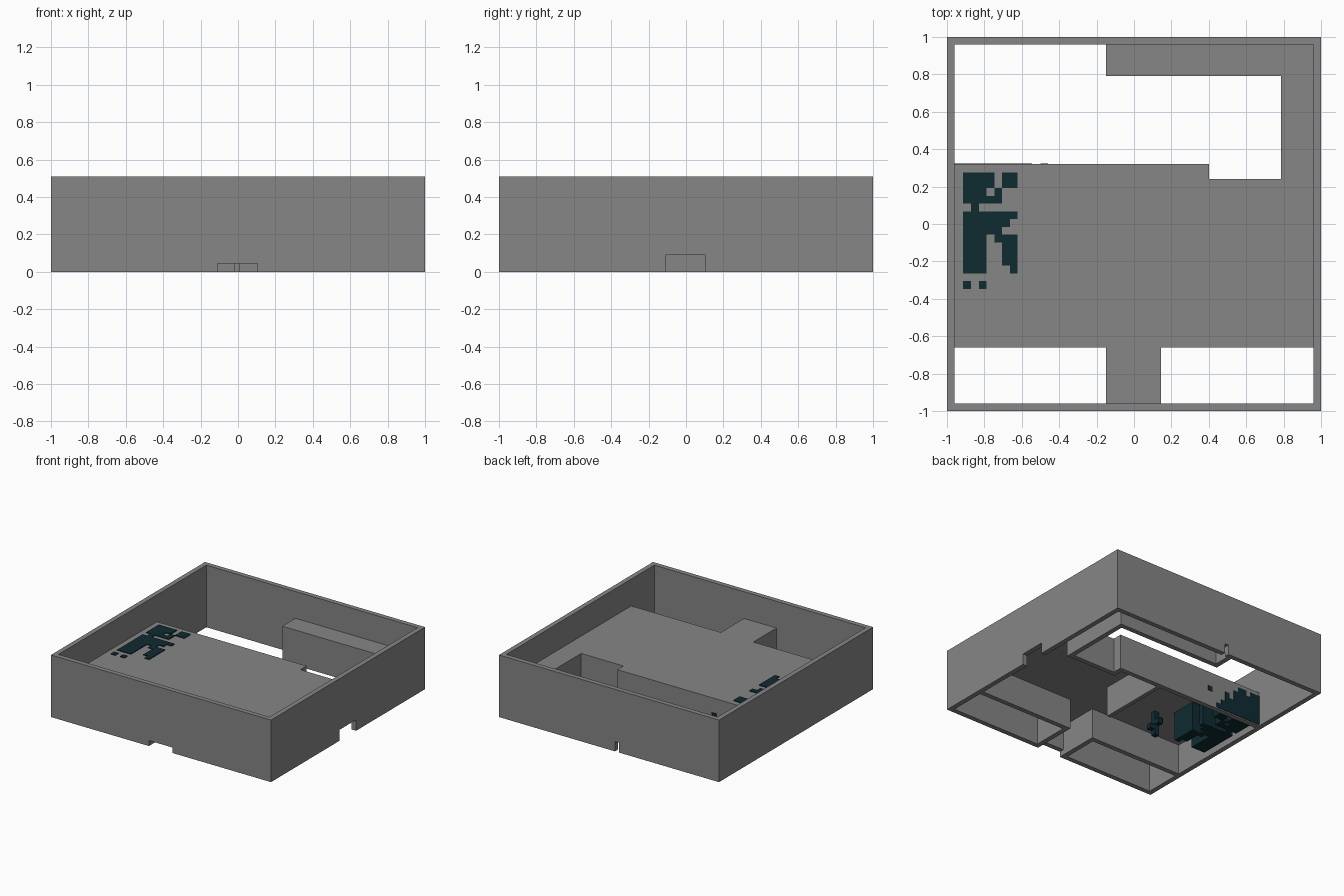
import bpy
import bmesh
from mathutils import Vector

cube = bpy.data.objects.get("Cube")
if cube:
    bpy.data.objects.remove(cube)


def material(name, rgb):
    m = bpy.data.materials.new(name)
    m.use_nodes = True
    m.diffuse_color = (*rgb, 1)
    m.node_tree.nodes["Principled BSDF"].inputs["Base Color"].default_value = (*rgb, 1)
    return m


GREY = material("concrete grey", (0.24, 0.24, 0.24))
TEAL = material("dark teal", (0.0045, 0.024, 0.031))


def add_box(bm, x, y, z):
    """Box from three (low, high) ranges."""
    geom = bmesh.ops.create_cube(bm, size=1)
    for v in geom["verts"]:
        v.co = Vector((r[0] if c < 0 else r[1]) for c, r in zip(v.co, (x, y, z)))


def build(name, boxes, mat):
    bm = bmesh.new()
    for b in boxes:
        add_box(bm, *b)
    mesh = bpy.data.meshes.new(name)
    bm.to_mesh(mesh)
    bm.free()
    mesh.materials.append(mat)
    ob = bpy.data.objects.new(name, mesh)
    bpy.context.collection.objects.link(ob)
    return ob


T = 0.04          # wall thickness
TOP = 0.51        # parapet height
ROOF = 0.29       # roof height
UNDER = 0.25      # ceiling height
IN = 1 - T


def wall_with_door(axis, low, span, door, head, height):
    """Straight wall along an axis with one doorway."""
    across = (low, low + T)
    parts = [((span[0], door[0]), (0, height)),
             (door, (head, height)),
             ((door[1], span[1]), (0, height))]
    if axis == "x":
        return [(run, across, z) for run, z in parts]
    return [(across, run, z) for run, z in parts]


# Outer walls
DOOR = (-0.11, 0.105)
build("front_wall", wall_with_door("x", -1, (-1, 1), DOOR, 0.045, TOP), GREY)
build("back_wall", wall_with_door("x", IN, (-1, 1), (-0.09, -0.055), 0.08, TOP), GREY)
build("right_wall", wall_with_door("y", IN, (-IN, IN), DOOR, 0.09, TOP), GREY)
build("left_wall", [((-1, -IN), (-IN, IN), (0, TOP))], GREY)

# Roof slabs over the hall, the entrance and the back corridor
Z = (UNDER, ROOF)
build("roof", [
    ((-IN, IN), (-0.66, 0.24), Z),
    ((-IN, 0.4), (0.24, 0.32), Z),
    ((-0.15, 0.145), (-IN, -0.66), Z),
    ((0.785, IN), (0.24, IN), Z),
    ((-0.15, 0.785), (0.79, IN), Z),
], GREY)

# Walls around the open courtyards
H = (0, ROOF)
build("front_court_walls", [
    ((-IN, -0.11), (-0.66, -0.62), H),
    ((0.105, IN), (-0.66, -0.62), H),
    ((-0.15, -0.11), (-IN, -0.62), H),
    ((0.105, 0.145), (-IN, -0.62), H),
], GREY)
build("back_court_walls", [
    ((-IN, 0.4), (0.28, 0.32), H),
    ((0.36, 0.4), (0.2, 0.32), H),
    ((0.36, 0.825), (0.2, 0.24), H),
    ((0.785, 0.825), (0.2, 0.83), H),
    ((-0.15, 0.825), (0.79, 0.83), H),
    ((-0.15, -0.11), (0.79, IN), H),
], GREY)

# Hall partition
build("partition", [((-0.02, 0.012), (-0.3, 0.28), H)], GREY)

# Teal growth: blocky pillars that pierce the roof
PLAN = """
####.##
####.##
###.#..
#####..
.#.....
#######
######.
#####..
###.###
###..##
###..##
###..##
###...#
.......
#.#....
""".split()
C = 0.0415
X0, Y0 = -0.913, 0.275
boxes = []
for r, row in enumerate(PLAN):
    for c, cell in enumerate(row):
        if cell == "#":
            x, y = X0 + c * C, Y0 - r * C
            boxes.append(((x, x + C), (y - C, y), (0.01 if r < 14 else 0.2, ROOF + 0.006)))
growth = build("teal_growth", boxes, TEAL)

# Merge the pillars into one clean skin
bm = bmesh.new()
bm.from_mesh(growth.data)
bmesh.ops.remove_doubles(bm, verts=bm.verts, dist=0.0005)
seen = {}
for f in bm.faces:
    key = tuple(round(k, 3) for k in f.calc_center_median())
    seen.setdefault(key, []).append(f)
inner = [f for fs in seen.values() if len(fs) > 1 for f in fs]
bmesh.ops.delete(bm, geom=inner, context="FACES")
bm.to_mesh(growth.data)
bm.free()

# Ragged patch on the courtyard face of the hall wall
steps = (6, 6, 5, 6, 6, 5, 3, 4, 2, 1)
patch = [((-IN + i * C, -IN + (i + 1) * C), (0.316, 0.324), (0.01, 0.01 + n * C))
         for i, n in enumerate(steps)]
patch.append(((-0.5, -0.5 + C), (0.316, 0.324), (0.13, 0.17)))
build("teal_wall_patch", patch, TEAL)

# Loose strand hanging beside the growth
strand = [(0, 0, 0), (0, 0, 1), (1, 0, 1), (0, 0, 2), (0, 1, 2), (0, 0, 3), (-1, 0, 3), (0, 0, 4)]
boxes = []
for i, j, k in strand:
    x, y, z = -0.53 + i * C, -0.38 + j * C, 0.05 + k * C
    boxes.append(((x, x + C), (y, y + C), (z, min(z + C, UNDER))))
build("teal_strand", boxes, TEAL)
